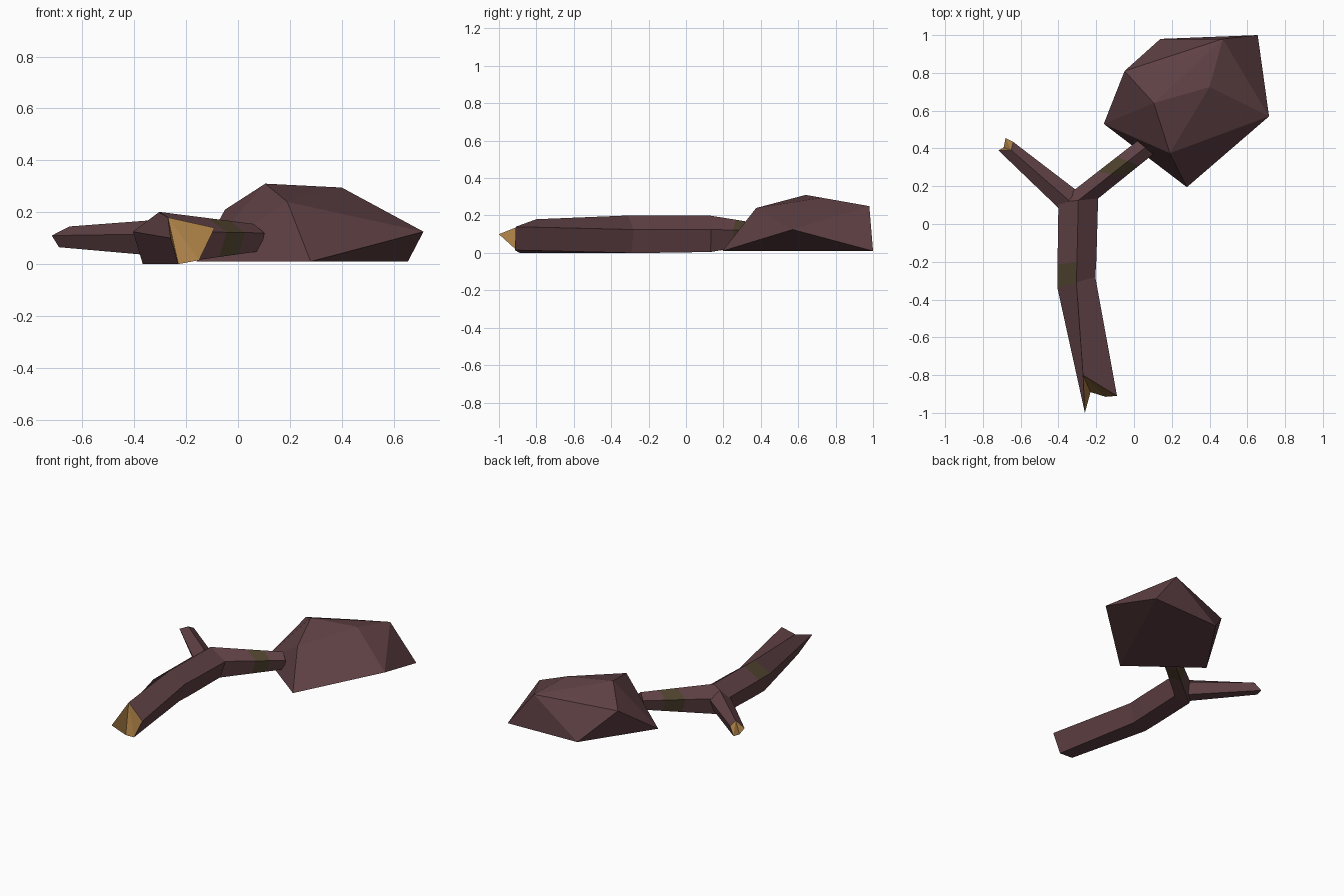
import bpy, bmesh
from mathutils import Vector

if "Cube" in bpy.data.objects:
    bpy.data.objects.remove(bpy.data.objects["Cube"], do_unlink=True)


def material(name, rgb):
    mat = bpy.data.materials.new(name)
    mat.use_nodes = True
    mat.diffuse_color = (*rgb, 1)
    mat.node_tree.nodes["Principled BSDF"].inputs["Base Color"].default_value = (*rgb, 1)
    return mat


bark = material("bark brown", (0.115, 0.052, 0.058))
wood = material("cut wood", (0.40, 0.21, 0.06))
moss = material("moss brown", (0.075, 0.052, 0.026))
BARK, WOOD, MOSS = range(3)


def finish(name, bm, mats):
    bmesh.ops.recalc_face_normals(bm, faces=bm.faces)
    mesh = bpy.data.meshes.new(name)
    bm.to_mesh(mesh)
    bm.free()
    for mat in mats:
        mesh.materials.append(mat)
    obj = bpy.data.objects.new(name, mesh)
    bpy.context.collection.objects.link(obj)
    return obj


def ring(centre, side, top, middle, bottom):
    """Five-sided section: ridge, right, lower right, lower left, left."""
    c, s = Vector(centre), Vector(side)
    plan = [(c, top), (c + s, middle), (c + s * 0.62, bottom),
            (c - s * 0.62, bottom), (c - s, middle)]
    return [Vector((p.x, p.y, z)) for p, z in plan]


def between(a, b, t):
    return [p.lerp(q, t) for p, q in zip(a, b)]


def loft(name, rings, start, end, paint):
    """Skin the sections; paint(segment, side) picks each face's material."""
    bm = bmesh.new()
    loops = [[bm.verts.new(p) for p in r] for r in rings]
    for seg, (a, b) in enumerate(zip(loops, loops[1:])):
        for i in range(5):
            j = (i + 1) % 5
            face = bm.faces.new((a[i], a[j], b[j], b[i]))
            face.material_index = paint(seg, i)
    for loop, colour in ((loops[0], start), (loops[-1], end)):
        for i in range(1, 4):
            bm.faces.new((loop[0], loop[i], loop[i + 1])).material_index = colour
    return finish(name, bm, (bark, wood, moss))


# Main branch: splintered front end, elbow, fork, then the arm into the stone
broken_end = [Vector(p) for p in ((-0.27, -0.8, 0.18), (-0.09, -0.91, 0.14),
                                  (-0.15, -0.915, 0.015), (-0.23, -0.89, 0),
                                  (-0.26, -1, 0.1))]
elbow = ring((-0.305, -0.31), (0.1, 0.03), 0.2, 0.125, 0)
patch_end = ring((-0.302, -0.2), (0.103, 0.015), 0.2, 0.125, 0)
fork = ring((-0.295, 0.125), (0.105, 0.01), 0.2, 0.125, 0.005)
arm_end = ring((0.06, 0.405), (0.042, -0.035), 0.155, 0.12, 0.05)
loft("main_branch",
     [broken_end, elbow, patch_end, fork,
      between(fork, arm_end, 0.5), between(fork, arm_end, 0.74), arm_end],
     WOOD, BARK,
     lambda seg, i: MOSS if seg == 4 or (seg == 1 and i == 4) else BARK)

# Side twig with a splintered tip
twig_base = ring((-0.345, 0.125), (0.045, 0.05), 0.168, 0.115, 0.037)
twig_tip = [Vector(p) for p in ((-0.65, 0.39, 0.145), (-0.64, 0.435, 0.12),
                                (-0.68, 0.455, 0.07), (-0.69, 0.405, 0.065),
                                (-0.718, 0.39, 0.11))]
loft("side_twig", [twig_base, twig_tip], BARK, WOOD, lambda seg, i: BARK)

# Faceted lump at the end of the arm
corners = [(0.28, 0.195, 0.01), (-0.16, 0.53, 0.01), (0.14, 0.98, 0.01), (0.655, 1, 0.01),
           (0.715, 0.57, 0.125), (-0.05, 0.81, 0.21), (0.19, 0.375, 0.24),
           (0.105, 0.64, 0.31), (0.4, 0.725, 0.295), (0.47, 0.98, 0.25), (0.265, 0.88, 0.25)]
bm = bmesh.new()
for p in corners:
    bm.verts.new(p)
hull = bmesh.ops.convex_hull(bm, input=bm.verts)
loose = [v for v in bm.verts if not v.link_faces]
bmesh.ops.delete(bm, geom=loose, context='VERTS')
finish("faceted_lump", bm, (bark,))
